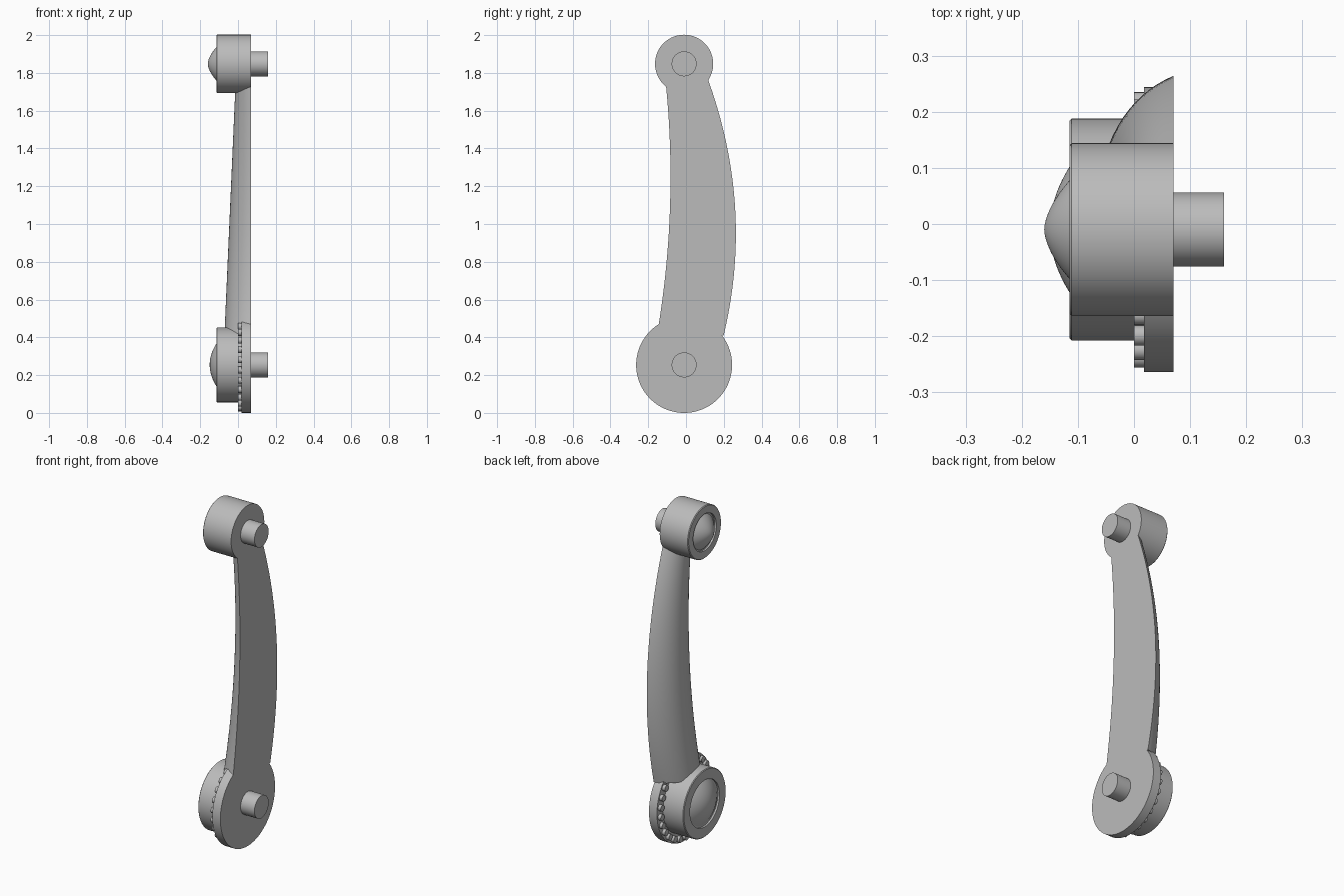
import bpy, bmesh, math

if "Cube" in bpy.data.objects:
    bpy.data.objects.remove(bpy.data.objects["Cube"])

CY = -0.010                      # y of both hub axes
LOW_Z, TOP_Z = 0.254, 1.848      # hub heights
BACK = 0.07                      # flat mounting plane (faces +x)

grey = bpy.data.materials.new("plain grey")
grey.diffuse_color = (0.5, 0.5, 0.5, 1)
grey.use_nodes = True
grey.node_tree.nodes["Principled BSDF"].inputs["Base Color"].default_value = grey.diffuse_color


def finish(name, bm, angle=30):
    bmesh.ops.remove_doubles(bm, verts=bm.verts, dist=1e-5)
    bmesh.ops.recalc_face_normals(bm, faces=bm.faces)
    me = bpy.data.meshes.new(name)
    bm.to_mesh(me)
    bm.free()
    ob = bpy.data.objects.new(name, me)
    bpy.context.collection.objects.link(ob)
    me.materials.append(grey)
    bpy.ops.object.select_all(action='DESELECT')
    ob.select_set(True)
    bpy.context.view_layer.objects.active = ob
    bpy.ops.object.shade_smooth_by_angle(angle=math.radians(angle))
    return ob


def lathe(bm, profile, y, z, n=80):
    """Revolve (radius, x) points around an x-parallel axis."""
    rings = []
    for r, x in profile:
        if r == 0:
            rings.append([bm.verts.new((x, y, z))] * n)
        else:
            rings.append([bm.verts.new((x, y + r * math.cos(2 * math.pi * i / n),
                                        z + r * math.sin(2 * math.pi * i / n))) for i in range(n)])
    for a, b in zip(rings, rings[1:]):
        for i in range(n):
            j = (i + 1) % n
            bm.faces.new(list(dict.fromkeys((a[i], a[j], b[j], b[i]))))


def turned(name, profile, z):
    bm = bmesh.new()
    lathe(bm, profile, CY, z)
    return finish(name, bm)


def hub(name, r, groove, z, back):
    # drum with eased front rim and a shallow groove around the cap
    turned(name, [(0, back), (r, back), (r, -0.111), (r - 0.004, -0.115),
                  (groove, -0.115), (groove, -0.104), (0, -0.104)], z)


def cap(name, r, tip, power, z):
    # domed cap
    base = -0.102
    steps = 12
    pts = [(r * i / steps, base + (tip - base) * (1 - (i / steps) ** power)) for i in range(steps + 1)]
    turned(name, pts + [(0, base)], z)


# Hubs, caps and pegs
hub("lower_hub", 0.198, 0.137, LOW_Z, 0.03)
hub("upper_hub", 0.154, 0.108, TOP_Z, BACK)
cap("lower_cap", 0.131, -0.150, 2.0, LOW_Z)
cap("upper_cap", 0.102, -0.160, 1.7, TOP_Z)
for name, z in (("lower_peg", LOW_Z), ("upper_peg", TOP_Z)):
    turned(name, [(0, 0.05), (0.066, 0.05), (0.066, 0.16), (0, 0.16)], z)

# Base disc behind the lower hub
turned("base_disc", [(0, 0.018), (0.254, 0.018), (0.254, BACK), (0, BACK)], LOW_Z)

# Ring of studs on the base disc
bm = bmesh.new()
STUDS = 26
for k in range(STUDS):
    a = 2 * math.pi * (k + 0.5) / STUDS
    lathe(bm, [(0, 0), (0.018, 0), (0.018, 0.025), (0, 0.025)],
          CY + 0.229 * math.cos(a), LOW_Z + 0.229 * math.sin(a), 16)
finish("stud_ring", bm)

# Curved arm: flat back, circular-arc front, bowed towards +y
bm = bmesh.new()
ROWS, COLS = 40, 28
sections = []
for i in range(ROWS + 1):
    z = 0.41 + (1.80 - 0.41) * i / ROWS
    y0 = -0.082 - 0.102 * (z - 1.25) ** 2
    y1 = 0.264 - 0.222 * (z - 0.95) ** 2
    crest = -0.070 + 0.0442 * (z - 0.455)
    h, w = BACK - crest, (y1 - y0) / 2
    rad = (w * w + h * h) / (2 * h)
    half = math.atan2(w, rad - h)
    sections.append([bm.verts.new((crest + rad - rad * math.cos(t), (y0 + y1) / 2 + rad * math.sin(t), z))
                     for t in (half * (2 * j / COLS - 1) for j in range(COLS + 1))])
for a, b in zip(sections, sections[1:]):
    for j in range(COLS):
        bm.faces.new((a[j], a[j + 1], b[j + 1], b[j]))
    bm.faces.new((a[COLS], a[0], b[0], b[COLS]))
bm.faces.new(sections[0])
bm.faces.new(sections[-1])
finish("curved_arm", bm)
